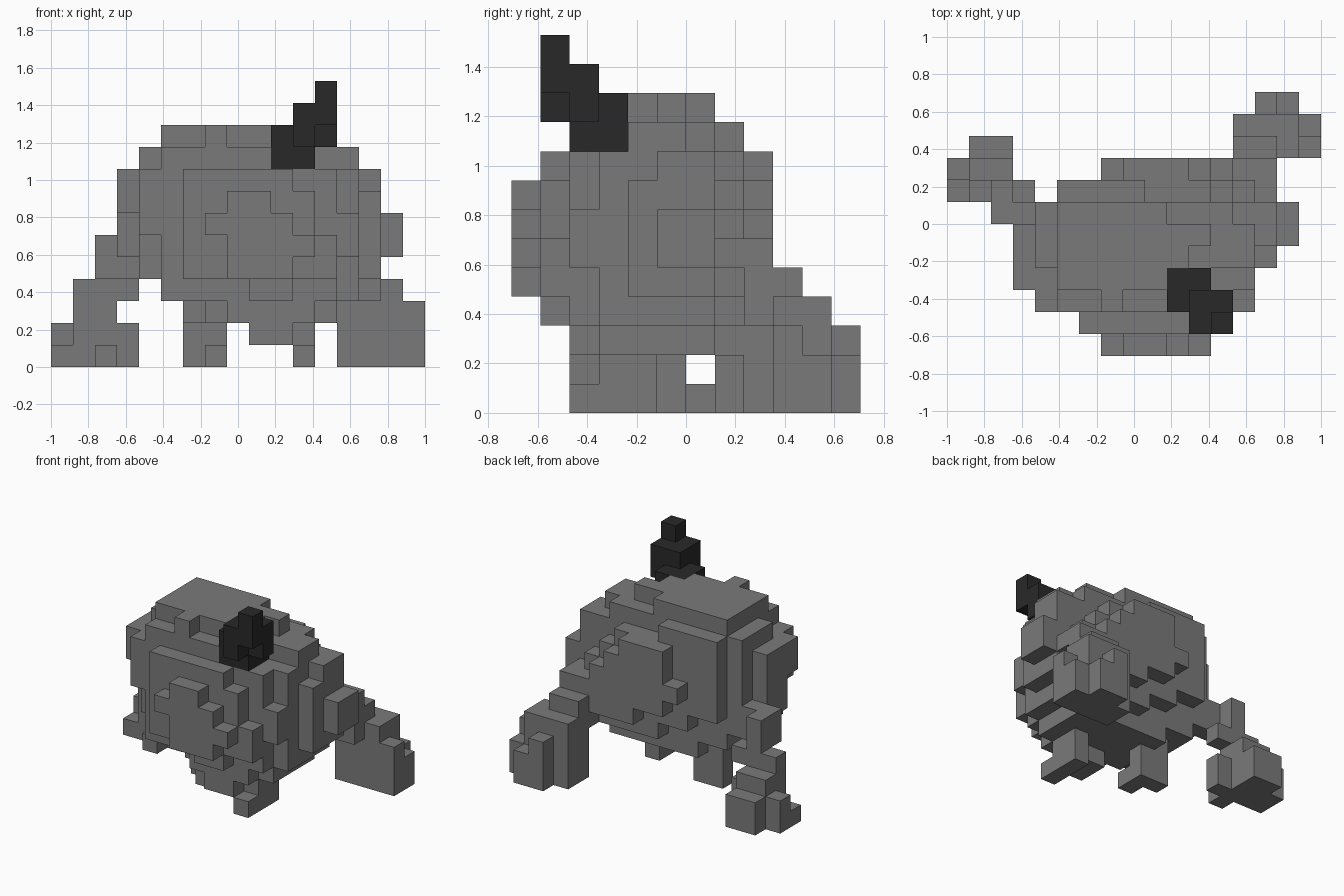
import bpy
import bmesh
from mathutils import Vector

old = bpy.data.objects.get("Cube")
if old:
    bpy.data.objects.remove(old, do_unlink=True)

CELL = 2 / 17
ORIGIN = Vector((-1, -6 * CELL, 0))


def make_material(name, value):
    mat = bpy.data.materials.new(name)
    mat.use_nodes = True
    color = (value, value, value, 1)
    mat.diffuse_color = color
    mat.node_tree.nodes["Principled BSDF"].inputs["Base Color"].default_value = color
    return mat


grey = make_material("stone grey", 0.195)
black = make_material("charcoal black", 0.022)


class Part:
    """A set of filled grid cells that becomes one object."""

    def __init__(self, name, material):
        self.name, self.material, self.cells = name, material, set()

    def block(self, x, y, z):
        # Each range is a single cell number or an inclusive pair
        spans = [r if isinstance(r, tuple) else (r, r) for r in (x, y, z)]
        xs, ys, zs = [range(a, b + 1) for a, b in spans]
        self.cells |= {(i, j, k) for i in xs for j in ys for k in zs}

    def build(self, solid):
        # Only the faces that touch open air are made
        bm = bmesh.new()
        corners = {}

        def corner(point):
            key = tuple(round(c) for c in point)
            if key not in corners:
                corners[key] = bm.verts.new(ORIGIN + Vector(key) * CELL)
            return corners[key]

        for cell in sorted(self.cells):
            for axis in range(3):
                for side in (-1, 1):
                    normal = Vector((0, 0, 0))
                    normal[axis] = side
                    if tuple(int(a + b) for a, b in zip(cell, normal)) in solid:
                        continue
                    u = Vector((0, 0, 0))
                    u[(axis + 1) % 3] = 1
                    v = normal.cross(u)
                    middle = Vector(cell) + Vector((1, 1, 1)) / 2 + normal / 2
                    ring = [(-u - v), (u - v), (u + v), (-u + v)]
                    bm.faces.new([corner(middle + d / 2) for d in ring])
        mesh = bpy.data.meshes.new(self.name)
        bm.to_mesh(mesh)
        bm.free()
        mesh.materials.append(self.material)
        obj = bpy.data.objects.new(self.name, mesh)
        bpy.context.collection.objects.link(obj)


# Curved horn on the crown, stepping forward and up
horn = Part("horn", black)
horn.block(x=(10, 11), y=(2, 3), z=(9, 10))
horn.block(x=11, y=(1, 2), z=(10, 11))
horn.block(x=12, y=2, z=(10, 11))
horn.block(x=12, y=1, z=(11, 12))

# Rounded body core
body = Part("body", grey)
body.block(x=(5, 12), y=(2, 6), z=(3, 8))
body.block(x=(4, 13), y=(3, 6), z=(4, 8))
body.block(x=4, y=2, z=(6, 8))
body.block(x=13, y=2, z=(5, 6))

# Crown
body.block(x=(4, 13), y=(4, 5), z=9)
body.block(x=(4, 12), y=6, z=9)
body.block(x=(5, 11), y=3, z=9)
body.block(x=(5, 9), y=2, z=9)
body.block(x=(5, 8), y=7, z=9)
body.block(x=(5, 9), y=(3, 6), z=10)
body.block(x=10, y=(4, 5), z=10)
body.block(x=11, y=5, z=10)
body.block(x=7, y=2, z=10)

# Flanks
body.block(x=3, y=(4, 5), z=(5, 8))
body.block(x=3, y=3, z=(7, 8))
body.block(x=14, y=(4, 6), z=(4, 7))
body.block(x=14, y=(5, 6), z=8)
body.block(x=15, y=(5, 6), z=(5, 6))

# Chest
body.block(x=(6, 10), y=1, z=(4, 8))
body.block(x=11, y=1, z=(4, 7))
body.block(x=12, y=1, z=(4, 5))
body.block(x=(9, 10), y=1, z=3)

# Back, bulging outward in steps
body.block(x=(5, 11), y=7, z=8)
body.block(x=(5, 12), y=7, z=7)
body.block(x=(5, 13), y=7, z=(5, 6))
body.block(x=(7, 13), y=7, z=4)
body.block(x=(9, 12), y=7, z=3)
body.block(x=(8, 10), y=8, z=8)
body.block(x=(8, 11), y=8, z=7)
body.block(x=(7, 12), y=8, z=6)
body.block(x=(8, 12), y=8, z=5)
body.block(x=(10, 12), y=8, z=4)

# Belly
body.block(x=13, y=(3, 6), z=3)
body.block(x=(7, 12), y=(3, 6), z=2)
body.block(x=(8, 11), y=2, z=2)
body.block(x=6, y=(4, 5), z=2)

# Front face plate
snout = Part("snout", grey)
snout.block(x=(8, 10), y=0, z=(4, 6))
snout.block(x=7, y=0, z=6)
snout.block(x=(8, 9), y=0, z=7)
snout.block(x=11, y=0, z=5)

# Short inner feet
left_foot = Part("left_foot", grey)
left_foot.block(x=(9, 10), y=2, z=1)
left_foot.block(x=(9, 11), y=3, z=1)
left_foot.block(x=11, y=4, z=1)
left_foot.block(x=11, y=(2, 4), z=0)
right_foot = Part("right_foot", grey)
right_foot.block(x=(6, 7), y=5, z=(0, 1))
right_foot.block(x=7, y=4, z=0)

# Outer leg on the left, sloping out and back
left_leg = Part("left_leg", grey)
left_leg.block(x=(13, 14), y=(7, 8), z=5)
left_leg.block(x=(13, 14), y=(8, 9), z=4)
left_leg.block(x=(13, 14), y=8, z=3)
left_leg.block(x=(13, 15), y=(9, 10), z=(2, 3))
left_leg.block(x=16, y=9, z=2)
left_leg.block(x=(13, 16), y=(9, 10), z=(0, 1))
left_leg.block(x=(14, 15), y=11, z=(0, 1))
left_leg.block(x=14, y=11, z=2)

# Outer leg on the right, with toes
right_leg = Part("right_leg", grey)
right_leg.block(x=(2, 3), y=6, z=(4, 5))
right_leg.block(x=2, y=7, z=(4, 5))
right_leg.block(x=(1, 3), y=7, z=3)
right_leg.block(x=(1, 2), y=(7, 8), z=2)
right_leg.block(x=(1, 2), y=(7, 9), z=(0, 1))
right_leg.block(x=0, y=8, z=(0, 1))
right_leg.block(x=0, y=7, z=0)
right_leg.block(x=3, y=7, z=(0, 1))
right_leg.block(x=2, y=6, z=0)

parts = [horn, body, snout, left_foot, right_foot, left_leg, right_leg]
solid = set()
for part in parts:
    part.cells -= solid
    solid |= part.cells
for part in parts:
    part.build(solid)
